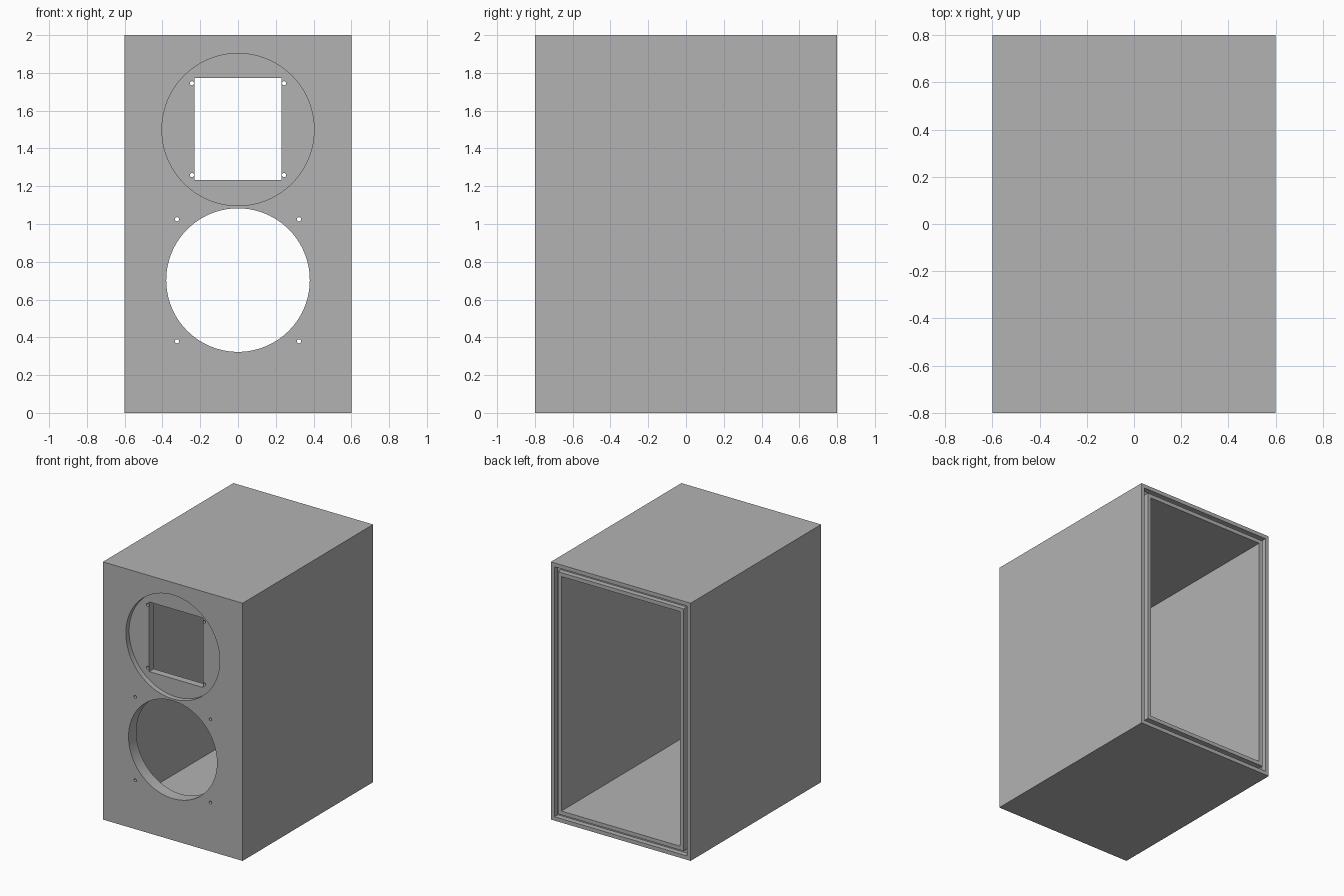
import bpy, bmesh, math
from mathutils import Matrix, Vector

if "Cube" in bpy.data.objects:
    bpy.data.objects.remove(bpy.data.objects["Cube"], do_unlink=True)

W, D, H = 0.6, 0.8, 2.0      # half width, half depth, height
WALL, BAFFLE = 0.09, 0.095   # panel thicknesses

grey = bpy.data.materials.new("cabinet grey")
grey.use_nodes = True
colour = (0.448, 0.448, 0.448, 1)
grey.diffuse_color = colour
grey.node_tree.nodes["Principled BSDF"].inputs["Base Color"].default_value = colour


def to_object(name, bm):
    bmesh.ops.recalc_face_normals(bm, faces=bm.faces)
    mesh = bpy.data.meshes.new(name)
    bm.to_mesh(mesh)
    bm.free()
    mesh.materials.append(grey)
    obj = bpy.data.objects.new(name, mesh)
    bpy.context.collection.objects.link(obj)
    return obj


def round_cutter(x, z, radius, y0, y1, segments=96):
    bm = bmesh.new()
    place = Matrix.Translation((x, (y0 + y1) / 2, z)) @ Matrix.Rotation(math.pi / 2, 4, 'X')
    bmesh.ops.create_cone(bm, cap_ends=True, segments=segments, radius1=radius,
                          radius2=radius, depth=y1 - y0, matrix=place)
    return to_object("round_cutter", bm)


def box_cutter(z, half_x, half_z, y0, y1):
    bm = bmesh.new()
    place = Matrix.Translation((0, (y0 + y1) / 2, z))
    size = Matrix.Diagonal((half_x * 2, y1 - y0, half_z * 2, 1))
    bmesh.ops.create_cube(bm, size=1, matrix=place @ size)
    return to_object("box_cutter", bm)


def cut(obj, cutter):
    cutter.hide_render = True
    mod = obj.modifiers.new("cut", 'BOOLEAN')
    mod.operation, mod.solver, mod.object = 'DIFFERENCE', 'EXACT', cutter
    bpy.context.view_layer.objects.active = obj
    bpy.ops.object.modifier_apply(modifier=mod.name)
    bpy.data.objects.remove(cutter, do_unlink=True)


# Cabinet shell: rectangles (inset, y) lofted outside, around the back rim and inside
RIM, GROOVE, DEPTH = 0.03, 0.06, 0.04
profile = [(0, -D), (0, D), (RIM, D), (RIM, D - DEPTH), (GROOVE, D - DEPTH),
           (GROOVE, D), (WALL, D), (WALL, -D + BAFFLE)]
bm = bmesh.new()
loops = []
for inset, y in profile:
    x, low, high = W - inset, inset, H - inset
    loops.append([bm.verts.new(Vector(p)) for p in
                  ((-x, y, low), (x, y, low), (x, y, high), (-x, y, high))])
for a, b in zip(loops, loops[1:]):
    for i in range(4):
        j = (i + 1) % 4
        bm.faces.new((a[i], a[j], b[j], b[i]))
bm.faces.new(loops[0])
bm.faces.new(loops[-1])
cabinet = to_object("speaker_cabinet", bm)

# Front openings: tweeter recess and window, woofer hole
front, behind = -D - 0.1, -D + 0.2
cut(cabinet, round_cutter(0, 1.5, 0.403, front, -D + 0.04))
cut(cabinet, box_cutter(1.502, 0.23, 0.27, front, behind))
cut(cabinet, round_cutter(0, 0.703, 0.38, front, behind))

# Screw holes at the four corners of each driver
for centre, dx, dz in ((1.502, 0.244, 0.243), (0.702, 0.323, 0.323)):
    for sx in (-1, 1):
        for sz in (-1, 1):
            cut(cabinet, round_cutter(sx * dx, centre + sz * dz, 0.011, front, behind, 24))

# Smooth the round walls, keep the panel edges sharp
bpy.ops.object.select_all(action='DESELECT')
cabinet.select_set(True)
bpy.context.view_layer.objects.active = cabinet
bpy.ops.object.shade_smooth_by_angle(angle=math.radians(30))
